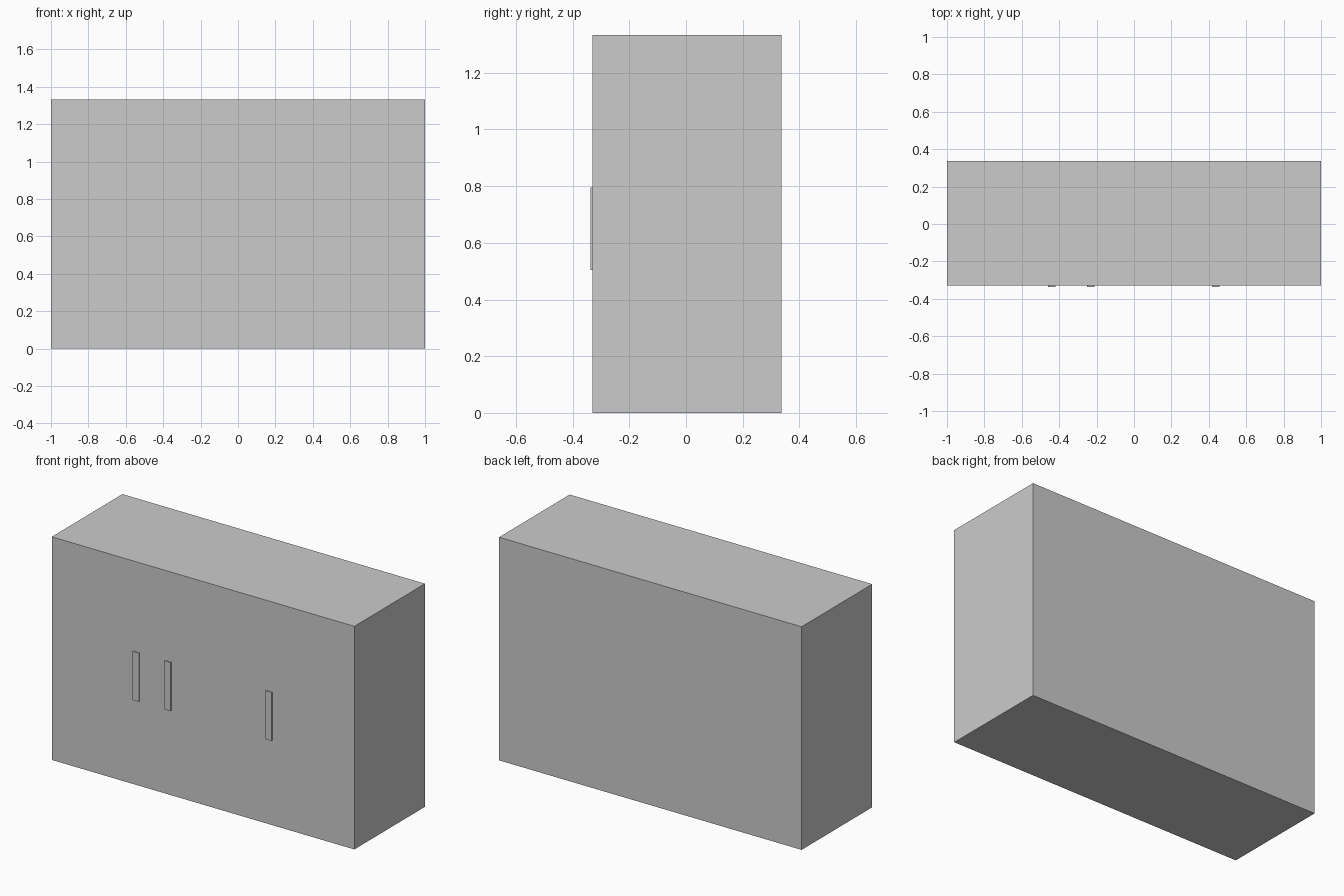
import bpy

if "Cube" in bpy.data.objects:
    bpy.data.objects.remove(bpy.data.objects["Cube"])


def box(name, x0, x1, y0, y1, z0, z1):
    """Box spanning the given limits on each axis."""
    bpy.ops.mesh.primitive_cube_add(size=1)
    ob = bpy.context.object
    ob.name = name
    for v in ob.data.vertices:
        v.co.x = x0 if v.co.x < 0 else x1
        v.co.y = y0 if v.co.y < 0 else y1
        v.co.z = z0 if v.co.z < 0 else z1
    return ob


FRONT, BACK, HEIGHT = -0.33, 0.337, 1.333

# Closed cabinet body with flush doors
box("cabinet_body", -1, 1, FRONT, BACK, 0, HEIGHT)

# Slim vertical door handles
for i, x in enumerate((-0.44, -0.23, 0.438)):
    box(f"door_handle_{i + 1}", x - 0.02, x + 0.02, -0.337, FRONT, 0.505, 0.795)
